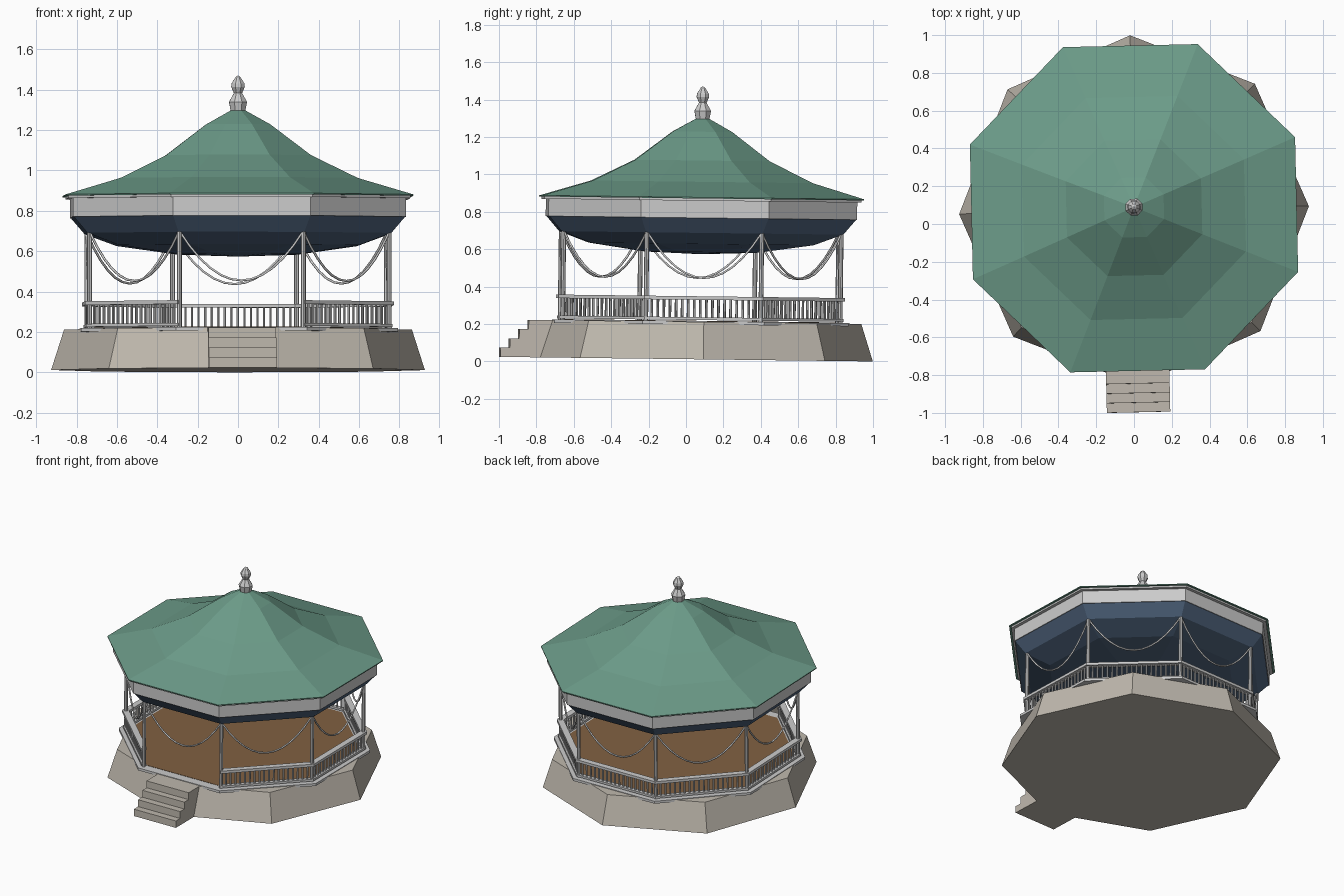
import bpy, bmesh
from math import radians, cos, sin, pi
from mathutils import Matrix, Vector

if "Cube" in bpy.data.objects:
    bpy.data.objects.remove(bpy.data.objects["Cube"])

# The whole pavilion is turned and leaned very slightly
PLACE = (Matrix.Translation((0, 0.073, 0.011)) @ Matrix.Rotation(radians(-0.7), 4, 'X')
         @ Matrix.Rotation(radians(1.3), 4, 'Z'))
HALF = 22.5


def material(name, rgb):
    m = bpy.data.materials.new(name)
    m.diffuse_color = (*rgb, 1)
    m.use_nodes = True
    m.node_tree.nodes["Principled BSDF"].inputs["Base Color"].default_value = m.diffuse_color
    return m


def finish(name, bm, mat=None):
    bmesh.ops.remove_doubles(bm, verts=bm.verts, dist=1e-5)
    bmesh.ops.recalc_face_normals(bm, faces=bm.faces)
    me = bpy.data.meshes.new(name)
    bm.to_mesh(me)
    bm.free()
    ob = bpy.data.objects.new(name, me)
    bpy.context.collection.objects.link(ob)
    ob.matrix_world = PLACE
    if mat:
        me.materials.append(mat)
    return ob


def polar(r, deg, z):
    return Vector((r * cos(radians(deg)), r * sin(radians(deg)), z))


def lathe(name, profile, start=HALF, n=8, mat=None):
    """Polygonal solid of revolution from (radius, z) points, capped at both ends."""
    bm = bmesh.new()
    rings = [[bm.verts.new(polar(r, start + i * 360 / n, z)) for i in range(n)] for r, z in profile]
    for a, b in zip(rings, rings[1:]):
        for i in range(n):
            j = (i + 1) % n
            bm.faces.new((a[i], a[j], b[j], b[i]))
    for ring, (r, z) in ((rings[0], profile[0]), (rings[-1], profile[-1])):
        if r > 0:
            bm.faces.new(ring)
    return finish(name, bm, mat)


def add_box(bm, lo, hi):
    c = (Vector(lo) + Vector(hi)) / 2
    s = Vector(hi) - Vector(lo)
    bmesh.ops.create_cube(bm, size=1, matrix=Matrix.Translation(c) @ Matrix.Diagonal((*s, 1)))


def add_rod(bm, base, height, radius, sides):
    bmesh.ops.create_cone(bm, cap_ends=True, segments=sides, radius1=radius, radius2=radius,
                          depth=height, matrix=Matrix.Translation(base + Vector((0, 0, height / 2))))


green = material("roof_green", (0.15, 0.33, 0.25))
blue = material("ceiling_blue", (0.08, 0.13, 0.21))
brown = material("floor_brown", (0.22, 0.12, 0.055))
stone = material("stone", (0.52, 0.48, 0.42))

# Base and floor
lathe("base", [(0.926, 0), (0.862, 0.2)], start=0, mat=stone)
lathe("floor_slab", [(0.85, 0.186), (0.85, 0.204)])
lathe("floor_boards", [(0.78, 0.203), (0.78, 0.206)], mat=brown)

# Front steps, one stair profile pulled across the width
bm = bmesh.new()
outline = [(-0.7, 0)]
for i in range(4):
    y = -1.07 + 0.05 * i
    outline += [(y, 0.05 * i), (y, 0.05 * (i + 1))]
outline.append((-0.7, 0.2))
face = bm.faces.new([bm.verts.new((-0.168, y, z)) for y, z in outline])
new = bmesh.ops.extrude_face_region(bm, geom=[face])["geom"]
moved = [v for v in new if isinstance(v, bmesh.types.BMVert)]
bmesh.ops.translate(bm, verts=moved, vec=(0.336, 0, 0))
if not face.is_valid or len(bm.faces) < len(outline) + 2:
    bm.faces.new([v for v in bm.verts if v.co.x < 0])
finish("front_steps", bm, stone)

# Posts
bm = bmesh.new()
for k in range(8):
    add_rod(bm, polar(0.803, HALF + 45 * k, 0.2), 0.5, 0.0125, 8)
finish("posts", bm)

# Railing on every bay except the one with the steps
RAIL_BAYS = [k for k in range(8) if k != 5]


def rails(name, r_in, r_out, z0, z1):
    bm = bmesh.new()
    for k in RAIL_BAYS:
        a, b = HALF + 45 * k, HALF + 45 * (k + 1)
        lo, hi = [[bm.verts.new(polar(r, d, z)) for r, d in
                   ((r_in, a), (r_out, a), (r_out, b), (r_in, b))] for z in (z0, z1)]
        bm.faces.new(lo)
        bm.faces.new(hi)
        for i in range(0, 4):
            if i == 1 or i == 3 or (i == 0 and k == 6) or (i == 2 and k == 4):
                j = (i + 1) % 4
                bm.faces.new((lo[i], lo[j], hi[j], hi[i]))
    finish(name, bm)


rails("hand_rail", 0.782, 0.828, 0.318, 0.337)
rails("bottom_rail", 0.788, 0.822, 0.21, 0.225)

bm = bmesh.new()
COUNT = 18
for k in RAIL_BAYS:
    a, b = polar(0.805, HALF + 45 * k, 0.22), polar(0.805, HALF + 45 * (k + 1), 0.22)
    for i in range(1, COUNT + 1):
        add_rod(bm, a.lerp(b, i / (COUNT + 1)), 0.102, 0.0065, 6)
finish("balusters", bm)

# Hanging swags between the posts
cu = bpy.data.curves.new("swags", 'CURVE')
cu.dimensions = '3D'
cu.bevel_depth = 0.006
cu.bevel_resolution = 1
for k in range(8):
    a, b = polar(0.803, HALF + 45 * k, 0), polar(0.803, HALF + 45 * (k + 1), 0)
    sp = cu.splines.new('POLY')
    sp.points.add(12)
    for i, p in enumerate(sp.points):
        t = i / 12
        q = a.lerp(b, t)
        p.co = (q.x, q.y, 0.435 + 0.245 * (2 * t - 1) ** 2, 1)
swags = bpy.data.objects.new("swags", cu)
bpy.context.collection.objects.link(swags)
swags.matrix_world = PLACE

# Ceiling bowl, fascia, cornice and roof
lathe("ceiling", [(0, 0.562), (0.32, 0.573), (0.645, 0.617), (0.815, 0.676), (0.888, 0.756)], mat=blue)
lathe("fascia", [(0.893, 0.756), (0.893, 0.85)])
lathe("cornice", [(0.917, 0.848), (0.917, 0.862)])
lathe("roof", [(0.932, 0.86), (0.932, 0.866), (0.636, 0.949), (0.388, 1.063),
               (0.171, 1.217), (0.035, 1.288)], mat=green)

# Finial
lathe("finial", [(0.038, 1.28), (0.048, 1.328), (0.022, 1.372), (0.036, 1.403),
                 (0.034, 1.42), (0.013, 1.452), (0, 1.46)])
